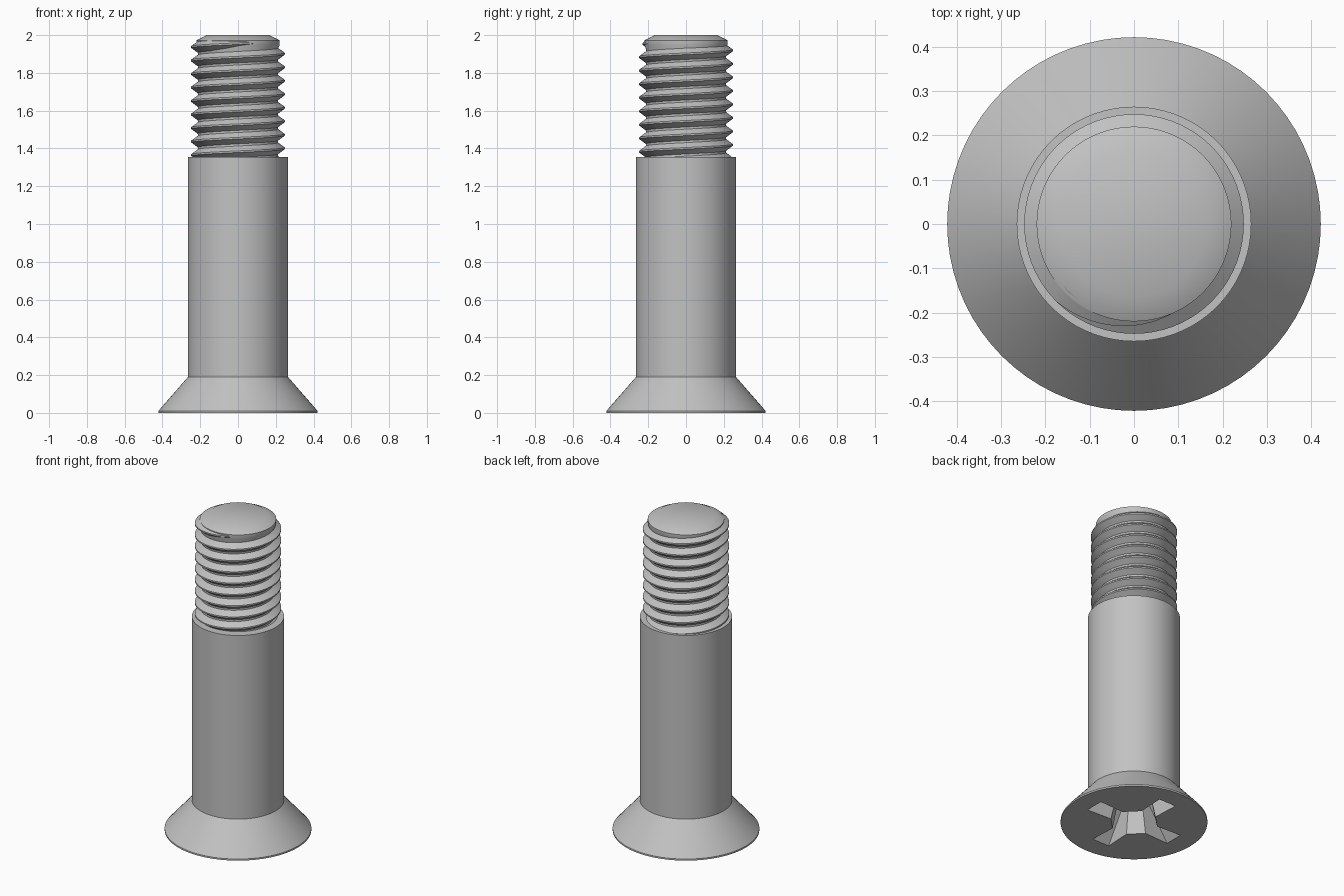
import bpy, bmesh, math
from math import sin, cos, pi

cube = bpy.data.objects.get("Cube")
if cube:
    bpy.data.objects.remove(cube)

steel = bpy.data.materials.new("grey_steel")
steel.use_nodes = True
GREY = (0.54, 0.54, 0.54, 1)
steel.diffuse_color = GREY
steel.node_tree.nodes["Principled BSDF"].inputs["Base Color"].default_value = GREY

SEGS = 72


def make_object(name, bm):
    bmesh.ops.recalc_face_normals(bm, faces=bm.faces)
    mesh = bpy.data.meshes.new(name)
    bm.to_mesh(mesh)
    bm.free()
    mesh.materials.append(steel)
    obj = bpy.data.objects.new(name, mesh)
    bpy.context.collection.objects.link(obj)
    return obj


def activate(obj):
    bpy.ops.object.select_all(action="DESELECT")
    obj.select_set(True)
    bpy.context.view_layer.objects.active = obj


def loft(name, rings):
    """Closed solid through rings of equally many points."""
    bm = bmesh.new()
    rows = [[bm.verts.new(p) for p in ring] for ring in rings]
    n = len(rows[0])
    for a, b in zip(rows, rows[1:]):
        for i in range(n):
            j = (i + 1) % n
            bm.faces.new((a[i], a[j], b[j], b[i]))
    bm.faces.new(rows[0])
    bm.faces.new(rows[-1])
    return make_object(name, bm)


def circle(r, z):
    return [(r * cos(2 * pi * i / SEGS), r * sin(2 * pi * i / SEGS), z) for i in range(SEGS)]


# Countersunk head, plain shank, threaded core and chamfered tip
profile = [(0.422, 0), (0.422, 0.01), (0.265, 0.19), (0.265, 1.355),
           (0.213, 1.355), (0.213, 1.93), (0.22, 1.945), (0.22, 1.972), (0.165, 2.0)]
body = loft("screw_body", [circle(r, z) for r, z in profile])


# Cross-shaped drive recess, tapering inwards
def cross(root, root_half, tip, tip_half, z):
    arm = [(root, -root_half), (tip, -tip_half), (tip, tip_half), (root, root_half)]
    return [(x * cos(a) - y * sin(a), x * sin(a) + y * cos(a), z)
            for a in (0, pi / 2, pi, 3 * pi / 2) for x, y in arm]


cutter = loft("recess_cutter", [cross(0.13, 0.052, 0.30, 0.06, -0.002),
                                cross(0.09, 0.036, 0.14, 0.04, 0.20)])
cutter.hide_render = True
activate(body)
cut = body.modifiers.new("drive_recess", "BOOLEAN")
cut.operation = "DIFFERENCE"
cut.solver = "EXACT"
cut.object = cutter
bpy.ops.object.modifier_apply(modifier=cut.name)
bpy.data.objects.remove(cutter)

# Right-handed helical thread that fades out under the tip
PITCH, CORE, CREST = 0.0715, 0.211, 0.248
START = pi - 9 * 2 * pi
END = 2 * pi - pi / 4
steps = int((END - START) / (2 * pi) * SEGS)
sections = []
for i in range(steps + 1):
    a = START + (END - START) * i / steps
    z = 1.937 + PITCH * (a - pi) / (2 * pi)
    fade = min(1, (END - a) / (pi / 2))
    crest = CORE + (CREST - CORE) * fade
    half = PITCH * (0.06 + 0.38 * fade)
    section = [(CORE, -half), (crest, -0.06 * PITCH), (crest, 0.06 * PITCH), (CORE, half)]
    sections.append([(r * cos(a), r * sin(a), z + dz) for r, dz in section])
thread = loft("screw_thread", sections)

for obj in (body, thread):
    activate(obj)
    bpy.ops.object.shade_smooth_by_angle(angle=math.radians(30))
